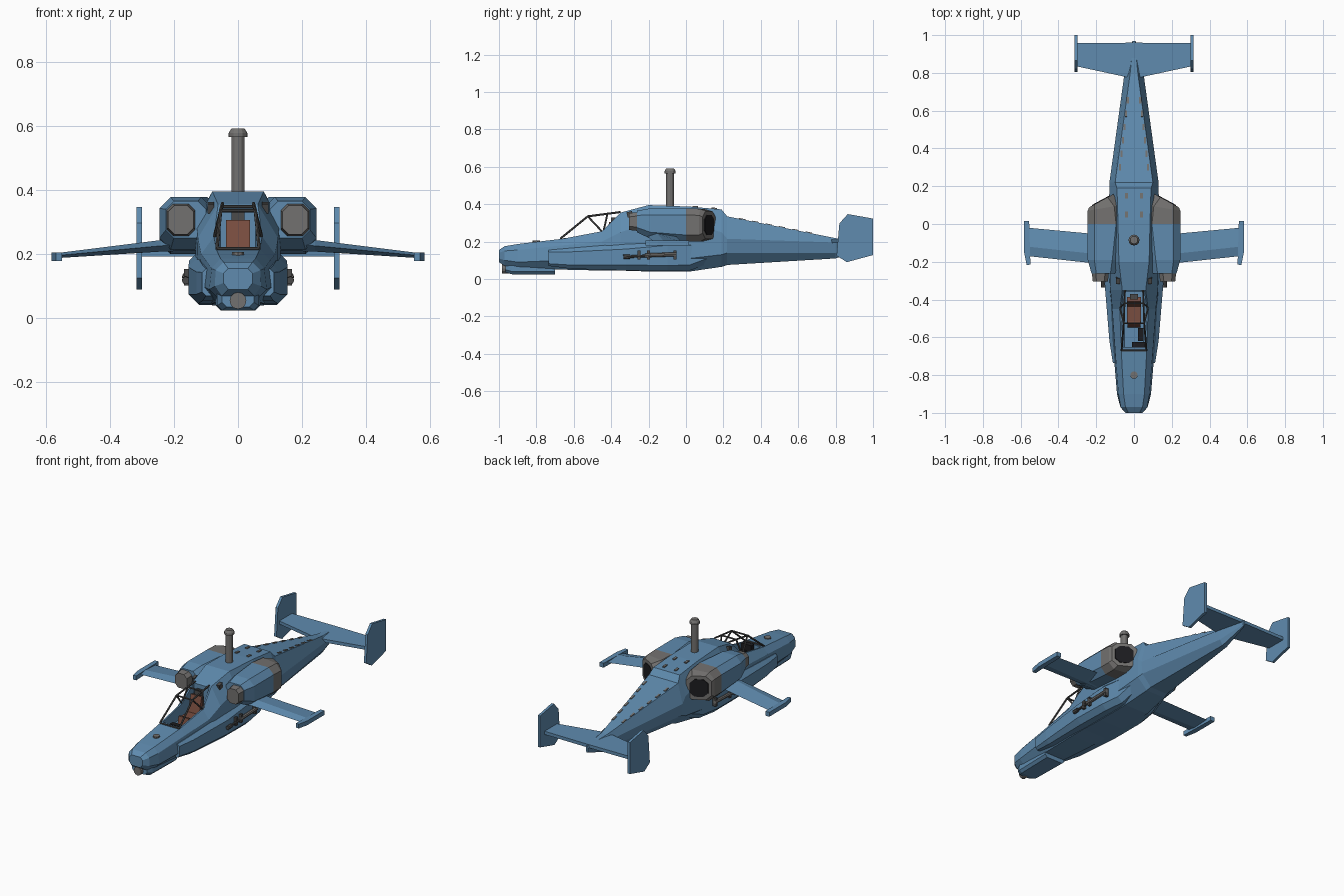
import bpy, bmesh, math
from mathutils import Vector, Matrix

cube = bpy.data.objects.get("Cube")
if cube:
    bpy.data.objects.remove(cube)


def material(name, rgb):
    m = bpy.data.materials.new(name)
    m.use_nodes = True
    m.diffuse_color = (*rgb, 1)
    m.node_tree.nodes["Principled BSDF"].inputs["Base Color"].default_value = (*rgb, 1)
    return m


BLUE = material("airframe_blue", (.115, .26, .43))
GREY = material("metal_grey", (.17, .165, .16))
DARK = material("dark_grey", (.07, .07, .07))
BROWN = material("seat_brown", (.19, .075, .05))
BLACK = material("black", (.012, .012, .014))


def finish(name, bm, mat):
    bmesh.ops.recalc_face_normals(bm, faces=bm.faces)
    me = bpy.data.meshes.new(name)
    bm.to_mesh(me)
    bm.free()
    me.materials.append(mat)
    ob = bpy.data.objects.new(name, me)
    bpy.context.collection.objects.link(ob)
    return ob


def loft_bm(rings):
    bm = bmesh.new()
    rows = [[bm.verts.new(p) for p in r] for r in rings]
    n = len(rows[0])
    for a, b in zip(rows, rows[1:]):
        for i in range(n):
            j = (i + 1) % n
            bm.faces.new((a[i], a[j], b[j], b[i]))
    bm.faces.new(rows[0])
    bm.faces.new(rows[-1])
    return bm


def loft(name, rings, mat, side=1):
    return finish(name, loft_bm([[(side * x, y, z) for x, y, z in r] for r in rings]), mat)


def octagon(x0, x1, z0, z1, c, y, skew=0):
    """Chamfered rectangle facing y; skew moves the outer edge forward."""
    pts = [(x0 + c, z0), (x1 - c, z0), (x1, z0 + c), (x1, z1 - c),
           (x1 - c, z1), (x0 + c, z1), (x0, z1 - c), (x0, z0 + c)]
    return [(x, y - skew * (x - x0) / (x1 - x0), z) for x, z in pts]


def box(name, loc, size, mat, tilt=0):
    bm = bmesh.new()
    m = Matrix.Translation(loc) @ Matrix.Rotation(tilt, 4, 'X') @ Matrix.Diagonal((*size, 1))
    bmesh.ops.create_cube(bm, size=1, matrix=m)
    return finish(name, bm, mat)


def rod(name, a, b, r, mat, sides=8, r2=None):
    a, b = Vector(a), Vector(b)
    d = b - a
    bm = bmesh.new()
    m = Matrix.Translation((a + b) / 2) @ d.to_track_quat('Z', 'Y').to_matrix().to_4x4()
    bmesh.ops.create_cone(bm, cap_ends=True, segments=sides, radius1=r,
                          radius2=r if r2 is None else r2, depth=d.length, matrix=m)
    return finish(name, bm, mat)


# Fuselage: y, bottom (w, z), lower side (w, z), upper side (w, z), top (w, z)
stations = [
    (-1.0, .03, .09, .045, .11, .045, .14, .03, .155),
    (-.97, .05, .07, .072, .1, .07, .15, .045, .175),
    (-.9, .06, .06, .09, .09, .082, .155, .055, .187),
    (-.66, .07, .05, .11, .1, .1, .18, .068, .215),
    (-.45, .08, .045, .125, .1, .115, .2, .075, .255),
    (-.35, .08, .045, .13, .1, .125, .25, .062, .355),
    (-.2, .08, .04, .135, .1, .13, .3, .08, .395),
    (.02, .08, .04, .135, .11, .13, .3, .085, .387),
    (.19, .065, .065, .13, .13, .13, .25, .09, .372),
    (.22, .06, .075, .122, .14, .13, .215, .1, .335),
    (.8, .015, .11, .035, .14, .05, .195, .02, .218),
    (.97, .004, .165, .006, .175, .008, .195, .004, .205),
]
rings = []
for y, *v in stations:
    half = [(v[i], y, v[i + 1]) for i in range(0, 8, 2)]
    rings.append(half + [(-x, y, z) for x, y, z in reversed(half)])
bm = loft_bm(rings)
bmesh.ops.recalc_face_normals(bm, faces=bm.faces)
# Cockpit well sunk into the top faces
well = []
for f in bm.faces:
    c = f.calc_center_median()
    if abs(c.x) < .001 and -.6 < c.y < -.38 and c.z > .2:
        well.append(f)
bmesh.ops.inset_region(bm, faces=well, thickness=.009, use_even_offset=True)
ext = bmesh.ops.extrude_face_region(bm, geom=well)
for v in [e for e in ext["geom"] if isinstance(e, bmesh.types.BMVert)]:
    v.co.z = .14
bmesh.ops.delete(bm, geom=[f for f in well if f.is_valid], context='FACES')
finish("fuselage", bm, BLUE)

# Chin with twin rails and the nose sensor
loft("chin", [octagon(-.05, .05, .035, .1, .015, -.965),
              octagon(-.065, .065, .025, .1, .015, -.93),
              octagon(-.07, .07, .025, .1, .015, -.7)], BLUE)
rod("nose_sensor", (0, -.985, .055), (0, -.9, .055), .026, GREY, 12)
rod("nose_disc", (0, -.8, .19), (0, -.8, .206), .02, GREY, 10)

# Cockpit interior
box("seat_cushion", (0, -.475, .185), (.075, .1, .04), BROWN)
box("seat_back", (0, -.415, .235), (.075, .025, .14), BROWN, -.25)
box("front_seat", (0, -.53, .18), (.07, .02, .07), BROWN, -.2)
box("headrest", (0, -.385, .305), (.04, .03, .05), DARK)
box("instrument_panel", (.025, -.64, .195), (.07, .03, .05), BLACK)
box("console", (.035, -.585, .165), (.03, .07, .04), BLACK)

# Canopy frame
for s in (1, -1):
    path = [(s * .066, -.67, .217), (s * .054, -.525, .335), (s * .048, -.35, .358)]
    for a, b in zip(path, path[1:]):
        rod("canopy_rail", a, b, .0055, DARK, 6)
    rod("canopy_post", path[1], (s * .073, -.45, .255), .005, DARK, 6)
    rod("canopy_rear_post", (s * .05, -.42, .348), (s * .073, -.44, .26), .005, DARK, 6)
for x, y, z in ((.066, -.67, .217), (.054, -.525, .335), (.05, -.42, .348)):
    rod("canopy_crossbar", (-x, y, z), (x, y, z), .0055, DARK, 6)

# Rotor mast
rod("mast", (0, -.085, .37), (0, -.085, .57), .021, GREY, 12)
rod("mast_collar", (0, -.085, .565), (0, -.085, .578), .029, GREY, 12)
rod("mast_cap", (0, -.085, .578), (0, -.085, .592), .029, GREY, 12, .02)

# Access plates on the roof and along the tail boom
slope = math.atan2(.218 - .335, .58)
for s in (1, -1):
    for y in (.05, .15):
        box("roof_plate", (s * .04, y, .389 - (y - .02) * .09), (.014, .03, .008), GREY, -.08)
    for i in range(6):
        y = .3 + i * .071
        t = (y - .22) / .58
        box("tail_plate", (s * .84 * (.1 - .08 * t), y, .335 - .117 * t),
            (.012, .034, .008), GREY, slope)

for s in (1, -1):
    # Side sponson
    loft("sponson", [octagon(.05, .112, .07, .155, .012, -.735),
                     octagon(.05, .13, .055, .165, .02, -.62),
                     octagon(.05, .155, .045, .19, .03, -.32),
                     octagon(.05, .152, .042, .21, .03, -.1),
                     octagon(.05, .135, .045, .21, .03, .02),
                     octagon(.05, .12, .09, .2, .03, .14)], BLUE, s)
    # Engine nacelle, intake and angled exhaust
    loft("nacelle", [octagon(.1, .225, .25, .365, .025, -.262),
                     octagon(.08, .245, .215, .378, .035, -.19),
                     octagon(.06, .245, .2, .378, .035, .0)], BLUE, s)
    loft("intake", [octagon(.138, .218, .262, .352, .02, -.305),
                    octagon(.132, .224, .256, .358, .02, -.25)], GREY, s)
    loft("exhaust", [octagon(.06, .245, .2, .378, .035, 0),
                     octagon(.07, .245, .2, .375, .035, .1, .03),
                     octagon(.11, .238, .215, .362, .03, .158, .07)], GREY, s)
    loft("exhaust_opening", [octagon(.13, .222, .235, .342, .024, .146, .05),
                             octagon(.13, .222, .235, .342, .024, .151, .05)], BLACK, s)
    # Stub wing: ring of leading, top, trailing and bottom points
    loft("wing", [[(x, lead, z), (x, lead + .05, z + t), (x, trail, z), (x, lead + .05, z - t)]
                  for x, lead, trail, z, t in ((.1, -.215, -.06, .232, .02),
                                               (.24, -.205, -.05, .226, .018),
                                               (.56, -.17, -.02, .196, .008))], BLUE, s)
    tip = [(.55, -.165), (.548, -.215), (.568, -.217), (.582, -.15), (.582, .015), (.555, .015)]
    loft("wing_tip", [[(x, y, z) for x, y in tip] for z in (.178, .205)], BLUE, s)
    # Tailplane and end fin
    plane = [(0, .77), (.05, .78), (.305, .835), (.305, .957), (0, .96)]
    loft("tailplane", [[(x, y, z) for x, y in plane] for z in (.192, .212)], BLUE, s)
    fin = [(.82, .297), (.865, .347), (1, .323), (1, .128), (.86, .09), (.805, .125)]
    loft("end_fin", [[(x, y, z) for y, z in fin] for x in (.3, .316)], BLUE, s)
    # Side gun with brackets
    gx = s * .163
    rod("gun_barrel", (gx, -.335, .118), (gx, -.2, .124), .007, DARK)
    rod("gun_body", (gx, -.22, .126), (gx, -.05, .132), .011, GREY)
    rod("gun_muzzle", (gx, -.335, .118), (gx, -.3, .12), .012, DARK)
    for y in (-.25, -.2, -.06):
        box("gun_bracket", (s * .153, y, .128), (.03, .016, .05), DARK)
    # Small posts behind the cockpit
    box("cockpit_vent", (s * .085, -.3, .345), (.02, .03, .03), DARK, .25)
